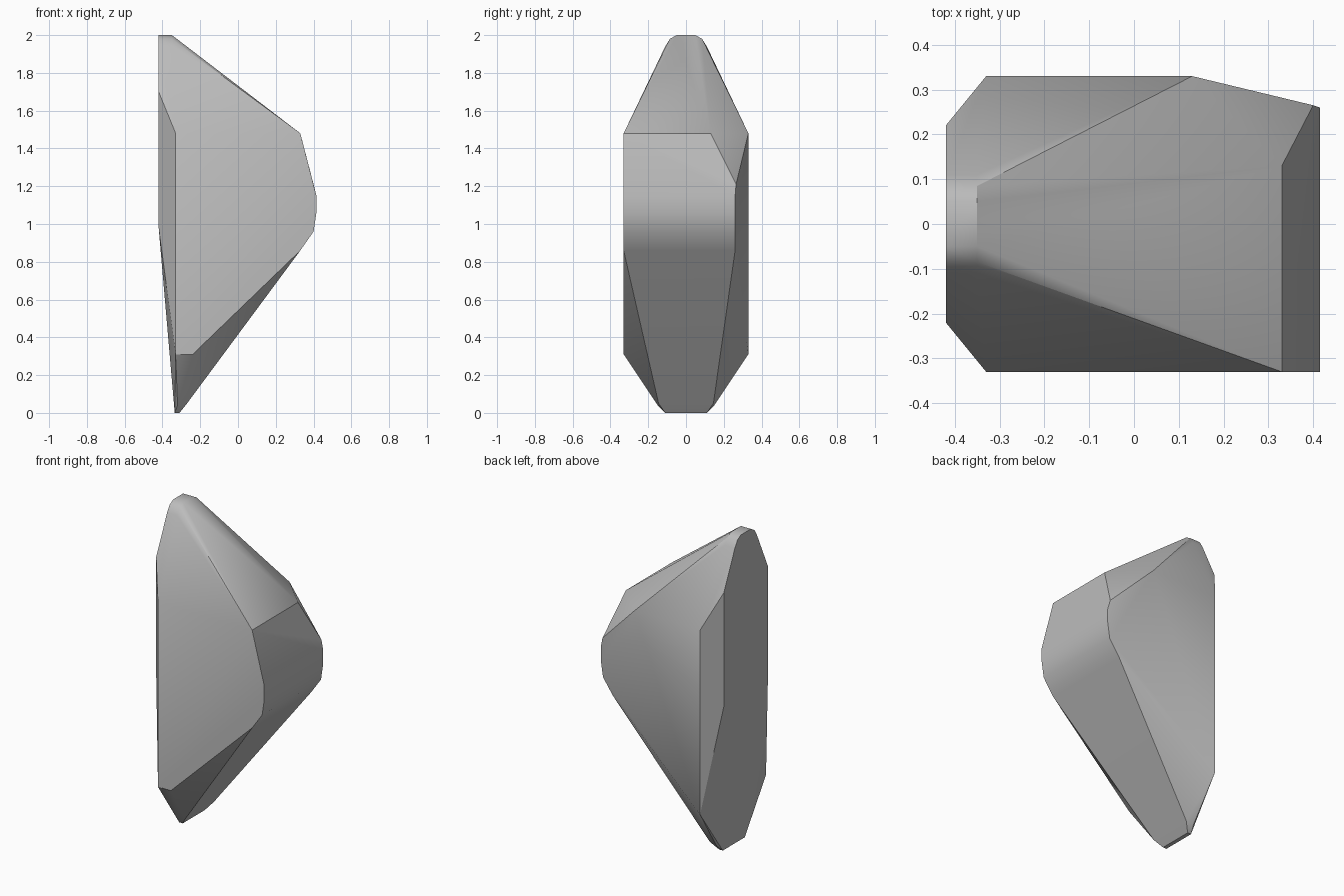
import bpy
import bmesh
import math
from mathutils import Vector

default_cube = bpy.data.objects.get("Cube")
if default_cube:
    bpy.data.objects.remove(default_cube, do_unlink=True)


def make_material(name, colour):
    material = bpy.data.materials.new(name)
    material.use_nodes = True
    material.diffuse_color = colour
    shader = material.node_tree.nodes["Principled BSDF"]
    shader.inputs["Base Color"].default_value = colour
    return material


def mirrored(points):
    """Return the points together with their front-to-back reflections."""
    return [Vector((x, side * y, z)) for x, y, z in points for side in (-1, 1)]


def across(x, front, back, z):
    """Return both ends of an edge running from front to back."""
    return [Vector((x, front, z)), Vector((x, back, z))]


corners = []

# Rounded crest
for x in (-0.42, -0.35):
    corners += mirrored([(x, 0.05, 2.0), (x, 0.085, 1.98), (x, 0.11, 1.94)])

# Flat left wall and its chamfered corners
corners += mirrored([
    (-0.42, 0.22, 1.70), (-0.42, 0.22, 0.98),
    (-0.33, 0.33, 1.48), (-0.33, 0.33, 0.31),
])

# Narrow rounded foot
corners += mirrored([
    (-0.335, 0.11, 0), (-0.31, 0.11, 0),
    (-0.32, 0.15, 0.04), (-0.27, 0.145, 0.05),
])

# Broad nose, rounded underneath
corners += across(0.33, -0.33, 0.13, 1.48)
for x, z in ((0.415, 1.15), (0.415, 1.06), (0.40, 0.96), (0.33, 0.86)):
    corners += across(x, -0.33, 0.26, z)
corners.append(Vector((0.40, 0.265, 1.21)))

# Lower front corner and upper back corner
corners.append(Vector((-0.24, -0.33, 0.31)))
corners.append(Vector((0.13, 0.33, 1.48)))

# Wrap the corners in one faceted stone
bm = bmesh.new()
for corner in corners:
    bm.verts.new(corner)
hull = bmesh.ops.convex_hull(bm, input=bm.verts)
spare = set(hull["geom_interior"]) | set(hull["geom_unused"])
bmesh.ops.delete(
    bm, geom=[g for g in spare if isinstance(g, bmesh.types.BMVert)], context="VERTS")
bmesh.ops.dissolve_limit(
    bm, angle_limit=math.radians(1), verts=bm.verts, edges=bm.edges)
bmesh.ops.recalc_face_normals(bm, faces=bm.faces)

mesh = bpy.data.meshes.new("faceted_stone")
bm.to_mesh(mesh)
bm.free()
mesh.materials.append(make_material("stone grey", (0.5, 0.5, 0.5, 1)))

stone = bpy.data.objects.new("faceted_stone", mesh)
bpy.context.collection.objects.link(stone)
bpy.context.view_layer.objects.active = stone
stone.select_set(True)
bpy.ops.object.shade_smooth_by_angle(angle=math.radians(30))
